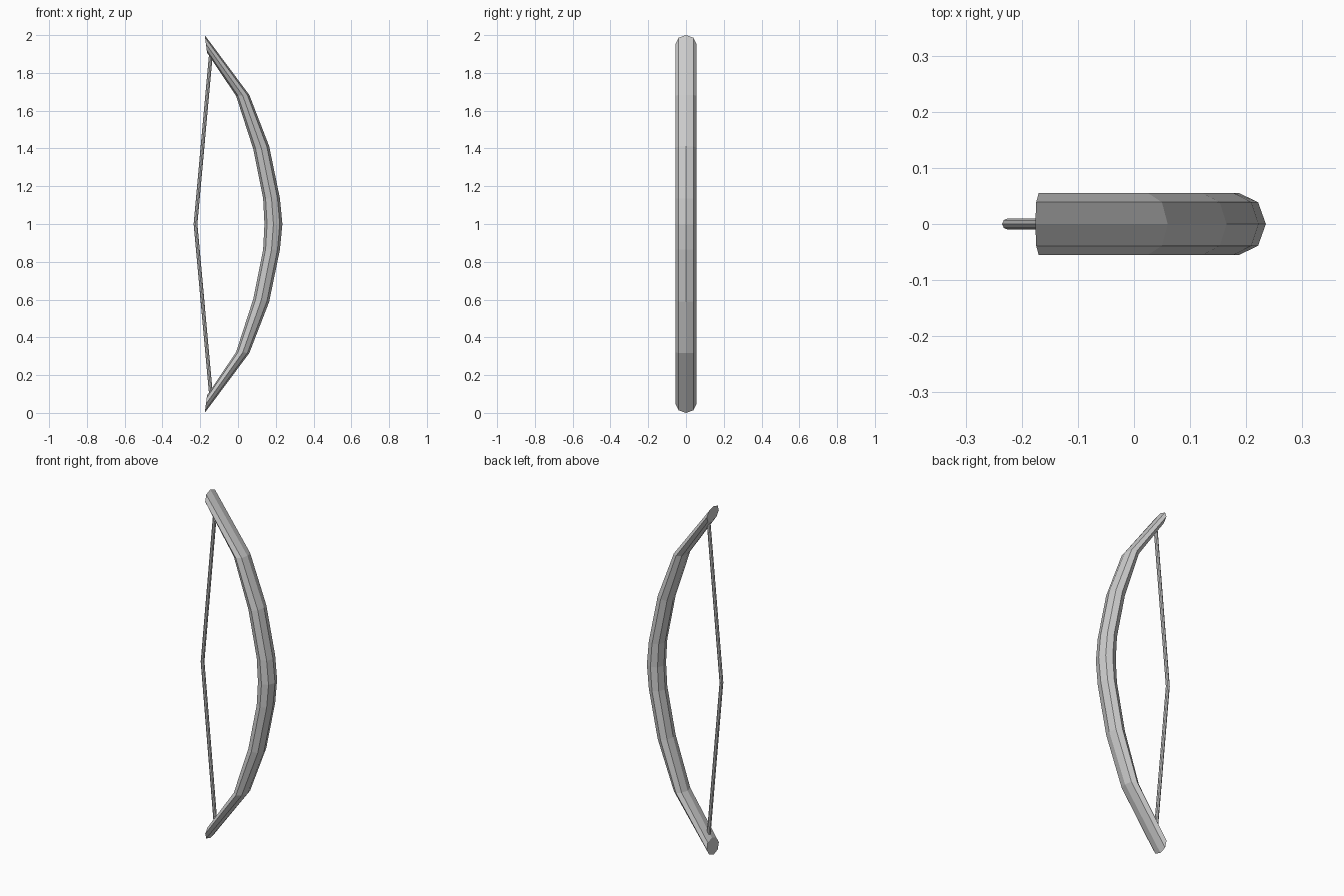
import bpy, bmesh
from math import sin, cos, tau
from mathutils import Vector

if "Cube" in bpy.data.objects:
    bpy.data.objects.remove(bpy.data.objects["Cube"])


def mirrored(upper):
    """Reflect upper-half ring pairs about z = 1 (first pair lies on the mirror plane)."""
    lower = [tuple((x, 2 - z) for x, z in pair) for pair in upper[1:]]
    return lower[::-1] + upper


def loft(name, rings, half_width, sides=8):
    """Sweep an elliptical section; each ring spans an outer and an inner point in XZ."""
    bm = bmesh.new()
    loops = []
    for (ox, oz), (ix, iz) in rings:
        outer, inner = Vector((ox, 0, oz)), Vector((ix, 0, iz))
        mid, arm = (outer + inner) / 2, (outer - inner) / 2
        loops.append([bm.verts.new(mid + arm * cos(tau * k / sides)
                                   + Vector((0, half_width * sin(tau * k / sides), 0)))
                      for k in range(sides)])
    for a, b in zip(loops, loops[1:]):
        for k in range(sides):
            n = (k + 1) % sides
            bm.faces.new((a[k], a[n], b[n], b[k]))
    bm.faces.new(loops[0])
    bm.faces.new(loops[-1])
    bmesh.ops.recalc_face_normals(bm, faces=bm.faces)
    mesh = bpy.data.meshes.new(name)
    bm.to_mesh(mesh)
    bm.free()
    obj = bpy.data.objects.new(name, mesh)
    bpy.context.collection.objects.link(obj)
    return obj


# Curved bow limbs: (outer, inner) edge points from the grip to the tip
limb = [
    ((0.235, 1.0), (0.14, 1.0)),
    ((0.222, 1.135), (0.133, 1.135)),
    ((0.165, 1.412), (0.081, 1.396)),
    ((0.06, 1.683), (-0.01, 1.678)),
    ((-0.176, 2.0), (-0.164, 1.907)),
]
loft("bow_limbs", mirrored(limb), 0.055)

# Bowstring, drawn slightly back at the middle
r = 0.01
string = [((x + r, z), (x - r, z)) for x, z in ((-0.225, 1.0), (-0.143, 1.905))]
loft("bowstring", mirrored(string), r)
